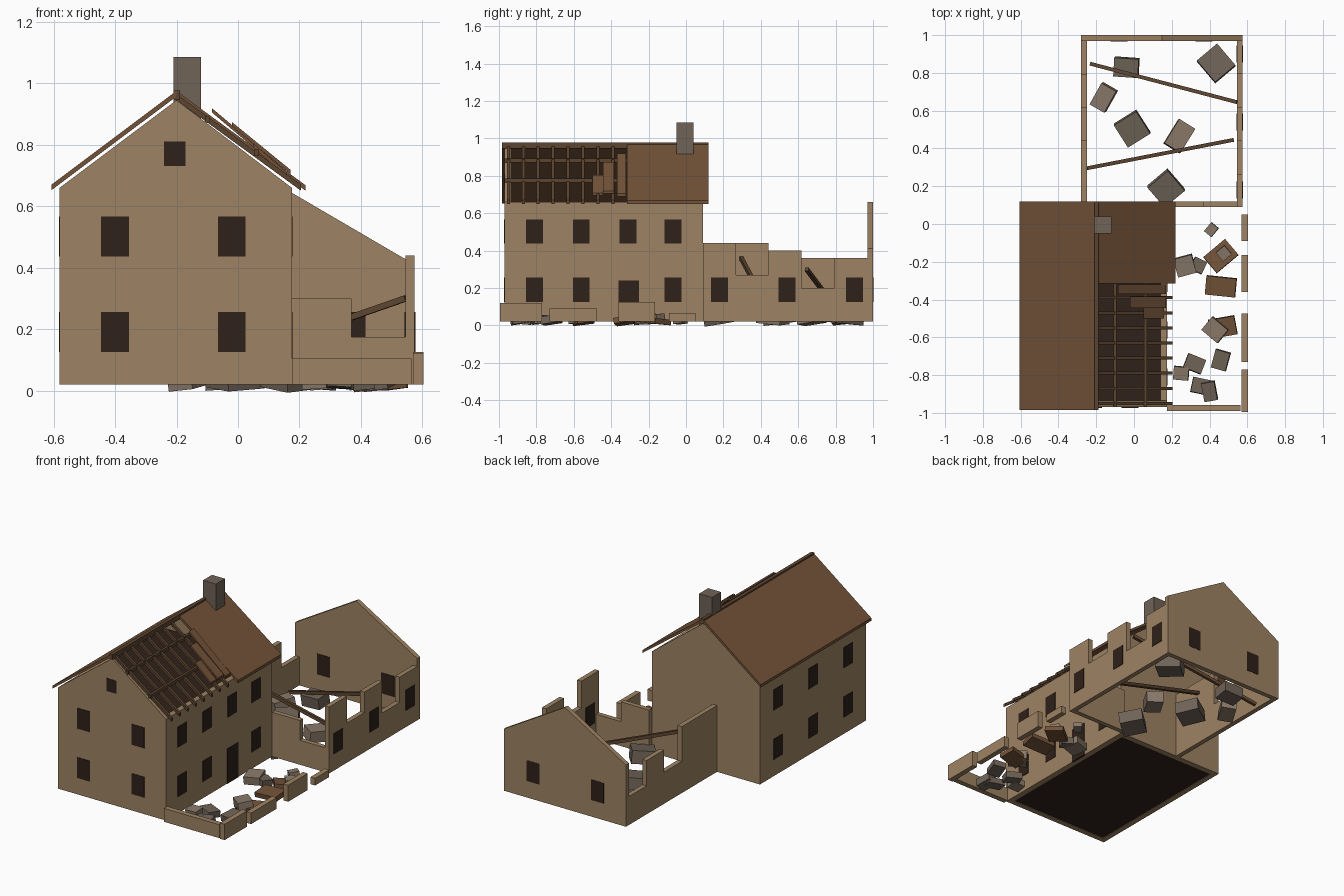
import bpy, bmesh, math
from mathutils import Vector, Matrix


def mat(name, rgb):
    m = bpy.data.materials.new(name)
    m.diffuse_color = (*rgb, 1)
    return m


WALL = mat("wall", (0.34, 0.225, 0.125))
ROOF = mat("roof", (0.17, 0.085, 0.04))
WOOD = mat("wood", (0.11, 0.06, 0.03))
DARK = mat("dark", (0.028, 0.015, 0.01))
STONE = mat("stone", (0.16, 0.125, 0.095))
PALE = mat("pale_stone", (0.25, 0.19, 0.14))


def finish(name, bm, m):
    bmesh.ops.recalc_face_normals(bm, faces=bm.faces)
    me = bpy.data.meshes.new(name)
    bm.to_mesh(me)
    bm.free()
    me.materials.append(m)
    ob = bpy.data.objects.new(name, me)
    bpy.context.collection.objects.link(ob)
    return ob


def box(name, x0, x1, y0, y1, z0, z1, m):
    bm = bmesh.new()
    bmesh.ops.create_cube(bm, size=1)
    for v in bm.verts:
        v.co = Vector((x0 if v.co.x < 0 else x1, y0 if v.co.y < 0 else y1, z0 if v.co.z < 0 else z1))
    return finish(name, bm, m)


def prism(name, pts, y0, y1, m):
    """Extrude an x-z outline along y."""
    bm = bmesh.new()
    f = bm.faces.new([bm.verts.new((x, y0, z)) for x, z in pts])
    ext = bmesh.ops.extrude_face_region(bm, geom=[f])["geom"]
    bmesh.ops.translate(bm, vec=(0, y1 - y0, 0), verts=[g for g in ext if isinstance(g, bmesh.types.BMVert)])
    return finish(name, bm, m)


def slab(name, a, b, t, y0, y1, m):
    """Sloped board between two x-z points, t thick upward."""
    prism(name, [a, b, (b[0], b[1] + t), (a[0], a[1] + t)], y0, y1, m)


def beam(name, a, b, w, m):
    a, b = Vector(a), Vector(b)
    d = b - a
    bm = bmesh.new()
    bmesh.ops.create_cube(bm, size=1)
    bmesh.ops.scale(bm, vec=(w, w, d.length), verts=bm.verts)
    ob = finish(name, bm, m)
    ob.matrix_world = Matrix.Translation((a + b) / 2) @ d.to_track_quat('Z', 'Y').to_matrix().to_4x4()


def block(name, x, y, z, sx, sy, sz, rot, tilt, m):
    bm = bmesh.new()
    bmesh.ops.create_cube(bm, size=1)
    bmesh.ops.scale(bm, vec=(sx, sy, sz), verts=bm.verts)
    ob = finish(name, bm, m)
    ob.location = (x, y, z)
    ob.rotation_euler = (math.radians(tilt), math.radians(-tilt * 0.7), math.radians(rot))


B, T, E = 0.02, 0.035, 0.003   # base height, wall thickness, pane relief

# House shell: gable ends, side walls, floors
gable = [(-0.58, B), (0.175, B), (0.175, 0.66), (-0.2, 0.945), (-0.58, 0.66)]
prism("front_gable", gable, -0.97, -0.97 + T, WALL)
prism("back_gable", gable, 0.09 - T, 0.09, WALL)
box("left_wall", -0.58, -0.58 + T, -0.935, 0.055, B, 0.66, WALL)
box("right_wall", 0.175 - T, 0.175, -0.935, 0.055, B, 0.66, WALL)
for n, z in (("ground_floor", B + 0.003), ("attic_floor", 0.635)):
    box(n, -0.545, 0.14, -0.935, 0.055, z, z + 0.015, DARK)

# House windows and door
for z in (0.125, 0.437):
    for x in (-0.40, -0.02):
        box("front_window", x - 0.045, x + 0.045, -0.97 - E, -0.96, z, z + 0.13, DARK)
    for y in (-0.81, -0.56, -0.31, -0.07):
        if z > 0.2 or y != -0.31:
            box("right_window", 0.165, 0.175 + E, y - 0.045, y + 0.045, z, z + 0.13, DARK)
    for y in (-0.79, -0.44, -0.09):
        box("left_window", -0.58 - E, -0.57, y - 0.045, y + 0.045, z, z + 0.13, DARK)
box("attic_window", -0.24, -0.17, -0.97 - E, -0.96, 0.73, 0.81, DARK)
box("door", 0.165, 0.175 + E, -0.36, -0.25, B, 0.24, DARK)

# Roof: whole left slope, remaining right slope, ridge beam, chimney
slab("left_roof", (-0.607, 0.652), (-0.2, 0.957), 0.018, -0.985, 0.12, ROOF)
slab("right_roof", (0.22, 0.65), (-0.2, 0.957), 0.018, -0.315, 0.12, ROOF)
box("ridge_beam", -0.21, -0.188, -0.985, 0.12, 0.945, 0.977, WOOD)
box("chimney", -0.21, -0.12, -0.05, 0.04, 0.88, 1.085, STONE)

# Exposed rafters and purlins
for i in range(8):
    y = -0.95 + 0.08 * i
    slab("rafter", (0.205, 0.65), (-0.2, 0.945), 0.02, y - 0.008, y + 0.008, WOOD)
for x, z in ((-0.10, 0.872), (0.06, 0.765)):
    box("purlin", x - 0.008, x + 0.008, -0.97, -0.315, z - 0.002, z + 0.02, WOOD)

# Loose roof boards
slab("loose_board", (0.17, 0.69), (-0.085, 0.905), 0.014, -0.37, -0.32, ROOF)
slab("loose_board", (0.17, 0.705), (-0.02, 0.86), 0.014, -0.445, -0.385, ROOF)
slab("loose_board", (0.16, 0.695), (0.05, 0.79), 0.014, -0.5, -0.445, ROOF)

# Ruined wing: back gable and broken walls
prism("wing_gable", [(-0.28, B), (0.575, B), (0.575, 0.41), (0.147, 0.66), (-0.28, 0.41)], 0.97, 1.0, WALL)
for x in (-0.08, 0.37):
    box("wing_back_window", x - 0.045, x + 0.045, 0.97 - E, 1.0 + E / 2, 0.125, 0.255, DARK)
right_h = (0.44, 0.27, 0.40, 0.20, 0.36)
left_h = (0.44, 0.44, 0.22, 0.36, 0.20)
for i in range(5):
    y0, y1 = 0.09 + 0.176 * i, 0.09 + 0.176 * (i + 1)
    box("wing_right_wall", 0.545, 0.575, y0, y1, B, right_h[i], WALL)
    box("wing_left_wall", -0.28, -0.25, y0, y1, B, left_h[i], WALL)
    if i % 2 == 0:
        y = 0.18 + 0.18 * i
        box("wing_window", 0.545 - E, 0.575 + E, y - 0.045, y + 0.045, 0.125, 0.255, DARK)
box("wing_front_wall", 0.175, 0.37, 0.09, 0.12, B, 0.30, WALL)
box("wing_front_wall_low", 0.37, 0.545, 0.09, 0.12, B, 0.175, WALL)

# Fallen beams
beam("fallen_beam", (-0.25, 0.295, 0.36), (0.525, 0.445, 0.08), 0.02, WOOD)
beam("fallen_beam", (-0.23, 0.848, 0.03), (0.545, 0.645, 0.30), 0.02, WOOD)

# Courtyard low wall
box("yard_front_wall", 0.175, 0.565, -0.99, -0.957, B, 0.105, WALL)
for y0, y1, h in ((-0.995, -0.77, 0.12), (-0.73, -0.475, 0.09), (-0.36, -0.165, 0.125), (-0.09, 0.05, 0.065)):
    box("yard_side_wall", 0.57, 0.603, y0, y1, B, h, WALL)

# Rubble: x, y, size x, size y, height, turn, material
rubble = [
    (0.41, -0.03, 0.05, 0.06, 0.03, -40, PALE), (0.46, -0.17, 0.15, 0.11, 0.03, 40, ROOF),
    (0.46, -0.33, 0.16, 0.10, 0.03, -6, ROOF), (0.27, -0.22, 0.10, 0.10, 0.05, 15, PALE),
    (0.34, -0.22, 0.07, 0.07, 0.04, -25, STONE), (0.47, -0.545, 0.14, 0.10, 0.03, 10, ROOF),
    (0.43, -0.56, 0.11, 0.09, 0.06, -40, PALE), (0.32, -0.74, 0.10, 0.08, 0.04, -22, STONE),
    (0.46, -0.72, 0.08, 0.10, 0.04, -16, STONE), (0.25, -0.79, 0.08, 0.07, 0.04, -5, PALE),
    (0.36, -0.86, 0.11, 0.08, 0.035, -12, STONE), (0.40, -0.885, 0.07, 0.10, 0.05, 10, STONE),
    (-0.04, 0.83, 0.13, 0.10, 0.07, -4, STONE), (0.435, 0.85, 0.14, 0.15, 0.07, 40, STONE),
    (-0.16, 0.67, 0.09, 0.13, 0.07, -30, PALE), (-0.01, 0.505, 0.14, 0.14, 0.08, 32, STONE),
    (0.24, 0.465, 0.10, 0.15, 0.07, -32, PALE), (0.17, 0.19, 0.14, 0.14, 0.08, 40, STONE)]
for i, (x, y, sx, sy, h, r, m) in enumerate(rubble):
    tilt = (6, -5, 8)[i % 3]
    block("rubble", x, y, h / 2 + 0.009, sx, sy, h, r, tilt, m)
block("rubble", 0.475, -0.155, 0.045, 0.06, 0.06, 0.03, 40, 5, PALE)
